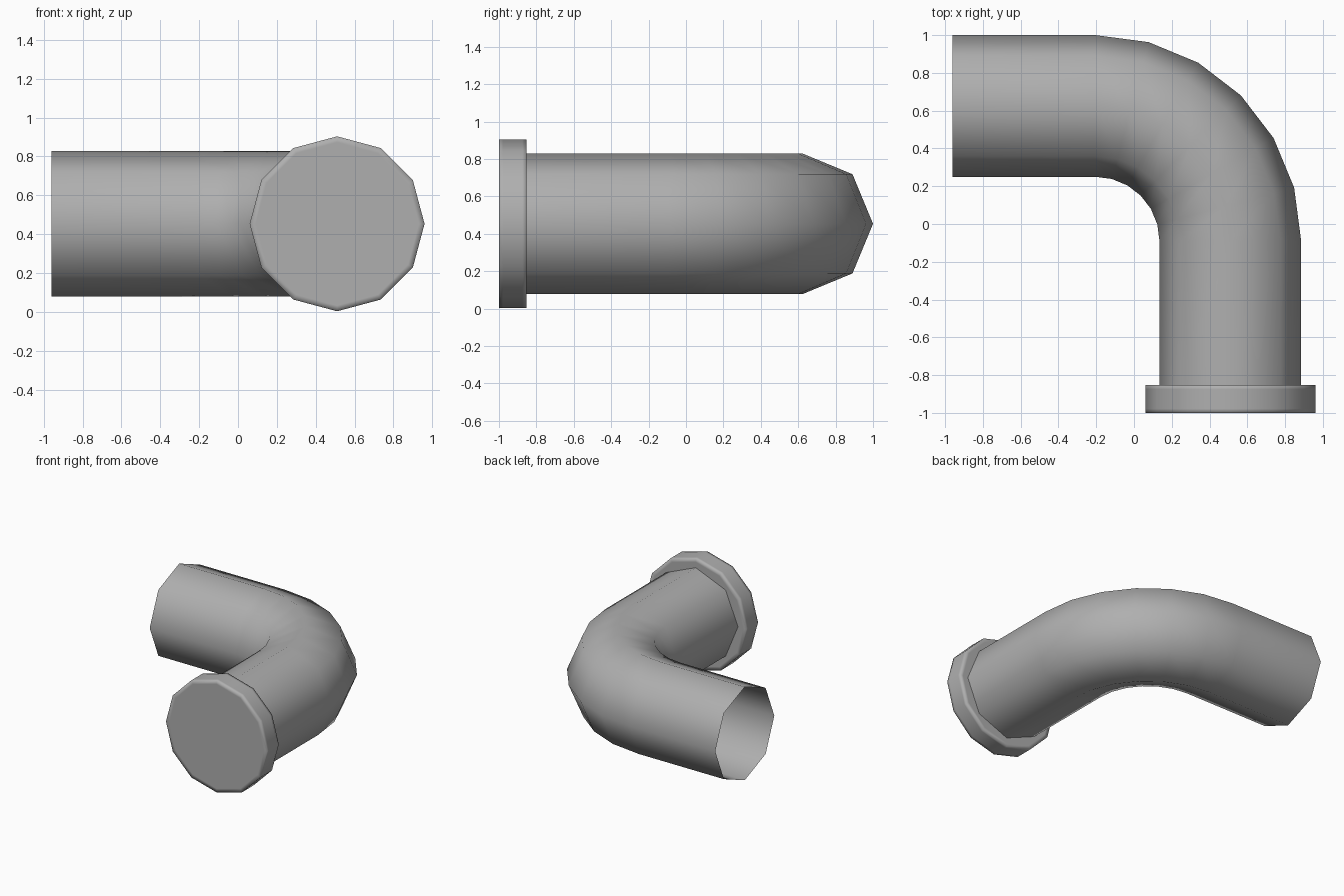
import bpy, bmesh
from math import sin, cos, pi, radians

if "Cube" in bpy.data.objects:
    bpy.data.objects.remove(bpy.data.objects["Cube"])

Z = 0.453  # height of the pipe axis

grey = bpy.data.materials.new("dark_grey")
grey.diffuse_color = (0.43, 0.43, 0.43, 1)
grey.use_nodes = True
grey.node_tree.nodes["Principled BSDF"].inputs["Base Color"].default_value = grey.diffuse_color


def loft(name, rings, caps=False, angle=50):
    """Skin a list of equal-sized point rings into one smooth object."""
    bm = bmesh.new()
    loops = [[bm.verts.new(p) for p in ring] for ring in rings]
    n = len(loops[0])
    for a, b in zip(loops, loops[1:]):
        for j in range(n):
            k = (j + 1) % n
            bm.faces.new((a[j], a[k], b[k], b[j]))
    if caps:
        bm.faces.new(loops[0][::-1])
        bm.faces.new(loops[-1])
    mesh = bpy.data.meshes.new(name)
    bm.to_mesh(mesh)
    bm.free()
    mesh.materials.append(grey)
    obj = bpy.data.objects.new(name, mesh)
    bpy.context.collection.objects.link(obj)
    bpy.ops.object.select_all(action='DESELECT')
    bpy.context.view_layer.objects.active = obj
    obj.select_set(True)
    bpy.ops.object.shade_smooth_by_angle(angle=radians(angle))
    return obj


def ring(x, y, turn, radius, sides):
    """Ring whose axis is +x rotated clockwise by turn."""
    pts = []
    for j in range(sides):
        a = 2 * pi * j / sides
        r = radius * cos(a)
        pts.append((x + r * sin(turn), y + r * cos(turn), Z + radius * sin(a)))
    return pts


# Eight-sided pipe: straight, six-segment quarter bend, straight; open at the left end
CX, CY, BEND = -0.205, -0.09, 0.715
path = [(-0.96, CY + BEND, 0)]
for i in range(7):
    t = radians(15 * i)
    path.append((CX + BEND * sin(t), CY + BEND * cos(t), t))
path.append((CX + BEND, -0.855, pi / 2))
loft("elbow_pipe", [ring(x, y, t, 0.375, 8) for x, y, t in path])

# Twelve-sided end flange; support loops beside each rim keep its soft shading narrow
profile = [(-0.853, 0.42), (-0.853, 0.45), (-0.875, 0.45),
           (-0.978, 0.45), (-1.0, 0.45), (-1.0, 0.42)]
loft("end_flange", [ring(CX + BEND, y, pi / 2, r, 12) for y, r in profile],
     caps=True, angle=100)
